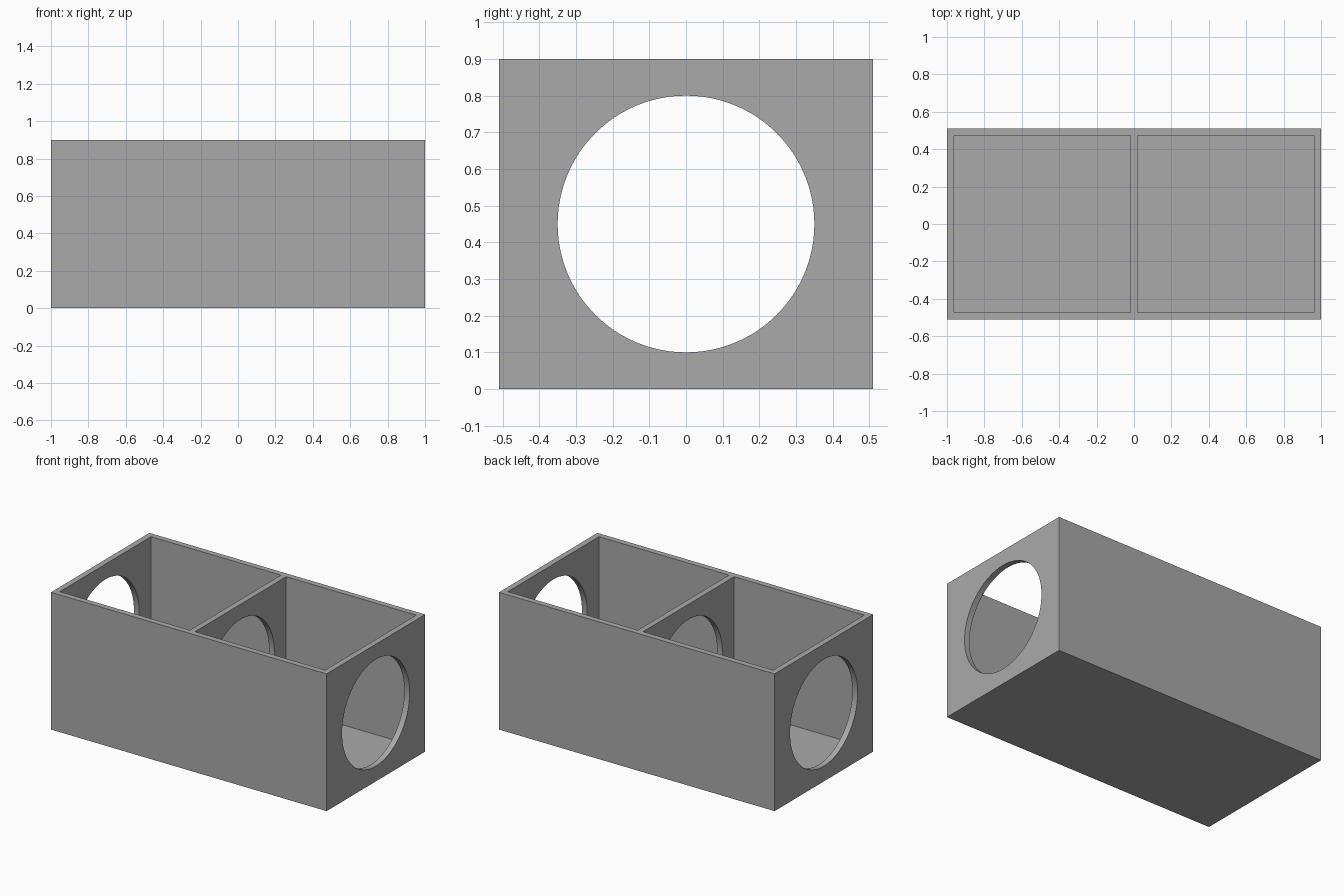
import bpy
import math

if "Cube" in bpy.data.objects:
    bpy.data.objects.remove(bpy.data.objects["Cube"])

L, W, H = 2.0, 1.02, 0.9      # outer size
T = 0.038                     # wall thickness
R = 0.35                      # port radius

grey = bpy.data.materials.new("plain grey")
grey.diffuse_color = (0.4, 0.4, 0.4, 1)
grey.use_nodes = True
grey.node_tree.nodes["Principled BSDF"].inputs["Base Color"].default_value = grey.diffuse_color


def box(name, size, loc):
    bpy.ops.mesh.primitive_cube_add(size=1, location=loc)
    ob = bpy.context.object
    ob.name = name
    ob.scale = size
    bpy.ops.object.transform_apply(location=True, rotation=False, scale=True)
    ob.data.materials.append(grey)
    return ob


def cut(target, cutter):
    mod = target.modifiers.new("cut", 'BOOLEAN')
    mod.operation = 'DIFFERENCE'
    mod.solver = 'EXACT'
    mod.object = cutter
    bpy.context.view_layer.objects.active = target
    bpy.ops.object.modifier_apply(modifier=mod.name)
    bpy.data.objects.remove(cutter, do_unlink=True)


# Open-topped box
body = box("divided_box", (L, W, H), (0, 0, H / 2))

# Two compartments, leaving the floor, outer walls and middle divider
room = (L - 3 * T) / 2
for side in (-1, 1):
    cut(body, box("compartment_cutter", (room, W - 2 * T, H),
                  (side * (room + T) / 2, 0, T + H / 2)))

# Round port through both end walls and the divider
bpy.ops.mesh.primitive_cylinder_add(vertices=96, radius=R, depth=L + 0.4,
                                    location=(0, 0, H / 2),
                                    rotation=(0, math.pi / 2, 0))
port = bpy.context.object
port.data.materials.append(grey)
cut(body, port)

# Smooth port rims, crisp box edges
bpy.ops.object.select_all(action='DESELECT')
body.select_set(True)
bpy.context.view_layer.objects.active = body
bpy.ops.object.shade_smooth_by_angle(angle=math.radians(30))
